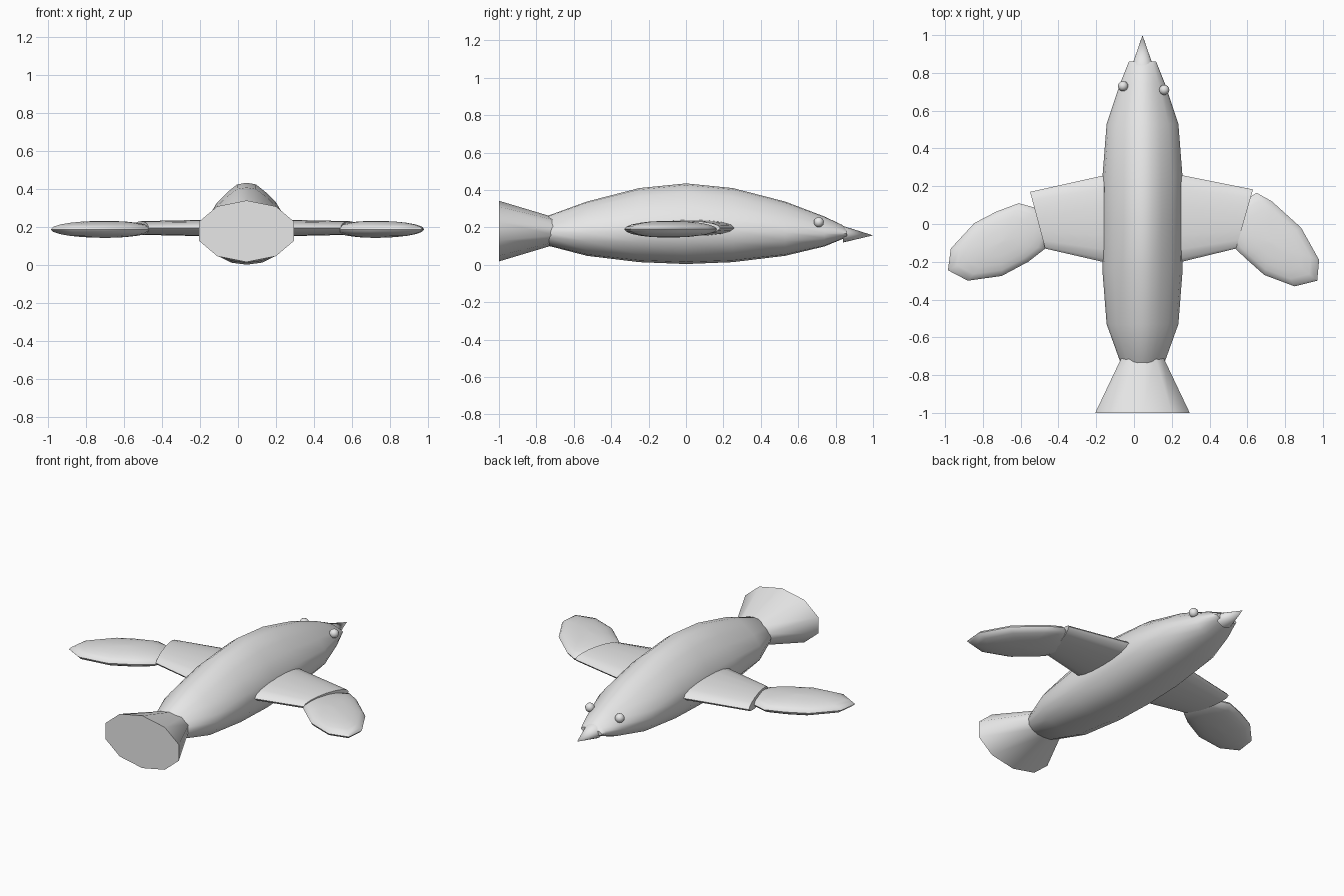
import bpy, bmesh
from math import sin, cos, pi, radians, sqrt
from mathutils import Matrix, Vector

cube = bpy.data.objects.get("Cube")
if cube:
    bpy.data.objects.remove(cube, do_unlink=True)

CX = 0.045  # centre line of the bird

grey = bpy.data.materials.new("plain_grey")
grey.use_nodes = True
grey.diffuse_color = (0.8, 0.8, 0.8, 1)
grey.node_tree.nodes["Principled BSDF"].inputs["Base Color"].default_value = (0.8, 0.8, 0.8, 1)


def finish(name, bm):
    bmesh.ops.recalc_face_normals(bm, faces=bm.faces)
    me = bpy.data.meshes.new(name)
    bm.to_mesh(me)
    bm.free()
    me.materials.append(grey)
    me.shade_smooth()
    me.set_sharp_from_angle(angle=radians(50))
    obj = bpy.data.objects.new(name, me)
    bpy.context.collection.objects.link(obj)
    return obj


def loft(name, rings):
    """Skin a list of equal-length point rings and cap both ends."""
    bm = bmesh.new()
    rows = [[bm.verts.new(p) for p in ring] for ring in rings]
    n = len(rows[0])
    for a, b in zip(rows, rows[1:]):
        for i in range(n):
            j = (i + 1) % n
            bm.faces.new((a[i], a[j], b[j], b[i]))
    bm.faces.new(rows[0])
    bm.faces.new(rows[-1])
    return finish(name, bm)


# Body: teardrop section (half width, height) scaled along the length
half = [(0, 1), (.23, .98), (.47, .885), (.72, .76), (.94, .58), (1, .43),
        (.94, .27), (.7, .105), (.38, .025), (0, 0)]
section = half + [(-u, v) for u, v in half[-2:0:-1]]
stations = [(-.755, .1, .12, .24), (-.73, .118, .1, .265), (-.53, .19, .048, .338),
            (-.25, .212, .014, .41), (0, .215, .004, .435), (.25, .212, .014, .41),
            (.53, .19, .048, .338), (.74, .12, .098, .258), (.835, .082, .137, .213),
            (.86, .072, .15, .19)]
loft("body", [[(CX + u * w, y, lo + v * (hi - lo)) for u, v in section]
              for y, w, lo, hi in stations])

# Tail: flared ten-sided frustum
def decagon(y, rx, rz):
    return [(CX + rx * sin(k * pi / 5), y, .18 + rz * cos(k * pi / 5)) for k in range(10)]

loft("tail", [decagon(-1, .263, .162), decagon(-.7, .113, .072)])


# Inner wings: tapered flat tubes between leading and trailing edge points
def wing_ring(lead, trail, thick, n=16):
    a, b = Vector((*lead, .197)), Vector((*trail, .197))
    mid, arm = (a + b) / 2, (a - b) / 2
    return [mid + arm * cos(2 * pi * k / n) + Vector((0, 0, thick * sin(2 * pi * k / n)))
            for k in range(n)]

loft("right_inner_wing", [wing_ring((-.08, .275), (-.08, -.22), .045),
                          wing_ring((-.55, .17), (-.47, -.13), .036)])
loft("left_inner_wing", [wing_ring((.17, .275), (.17, -.22), .045),
                         wing_ring((.63, .183), (.54, -.13), .036)])


# Outer wings: flattened domes above and below an outline
def pillow(name, outline, thick, z=.19):
    c = sum((Vector((x, y, 0)) for x, y in outline), Vector()) / len(outline)
    scales = [.05, .4, .65, .83, .95, 1]
    levels = [(s, 1) for s in scales] + [(s, -1) for s in scales[-2::-1]]
    return loft(name, [[(c.x + (x - c.x) * s, c.y + (y - c.y) * s,
                         z + side * thick * sqrt(1 - s * s)) for x, y in outline]
                       for s, side in levels])

pillow("right_outer_wing", [(-.61, .11), (-.73, .065), (-.845, .005), (-.97, -.13),
                            (-.985, -.245), (-.88, -.3), (-.7, -.275), (-.56, -.2),
                            (-.47, -.13), (-.44, -.02), (-.5, .08)], .045)
pillow("left_outer_wing", [(.65, .165), (.73, .12), (.885, -.02), (.98, -.19),
                           (.97, -.3), (.85, -.33), (.69, -.27), (.6, -.19),
                           (.535, -.13), (.5, -.02), (.54, .1)], .045)

# Beak: slim cone
bm = bmesh.new()
bmesh.ops.create_cone(bm, cap_ends=True, segments=16, radius1=.055, radius2=0, depth=.16,
                      matrix=Matrix.Translation((CX, .92, .16))
                      @ Matrix.Rotation(radians(-92), 4, 'X')
                      @ Matrix.Diagonal((1, .8, 1, 1)))
finish("beak", bm)

# Eyes: small spheres
for name, x, y in (("right_eye", -.058, .73), ("left_eye", .16, .71)):
    bm = bmesh.new()
    bmesh.ops.create_uvsphere(bm, u_segments=16, v_segments=10, radius=.027,
                              matrix=Matrix.Translation((x, y, .228)))
    finish(name, bm)
